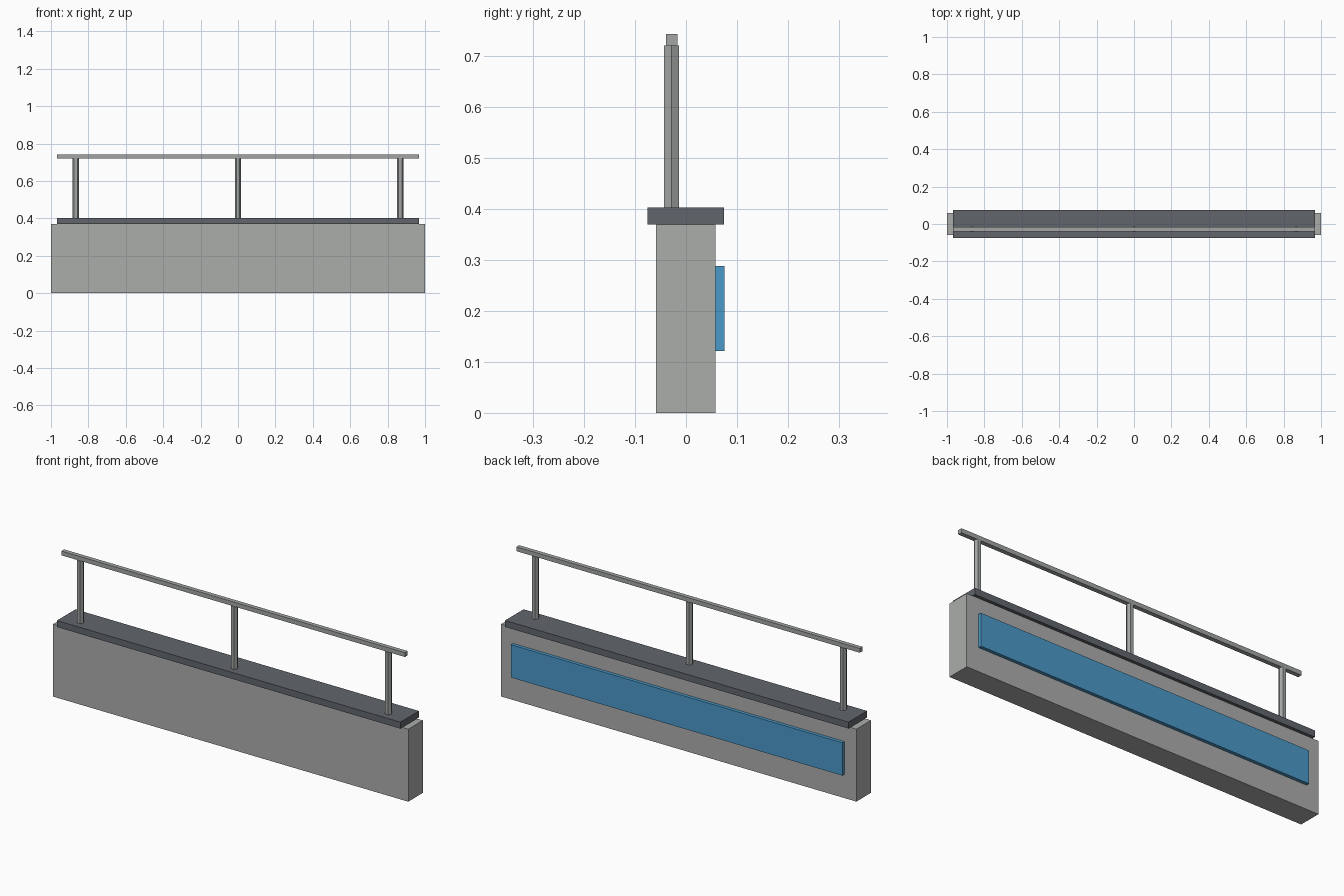
import bpy
from math import radians

default = bpy.data.objects.get("Cube")
if default:
    bpy.data.objects.remove(default, do_unlink=True)


def material(name, r, g, b):
    mat = bpy.data.materials.new(name)
    mat.use_nodes = True
    mat.diffuse_color = (r, g, b, 1)
    bsdf = next(n for n in mat.node_tree.nodes if n.type == "BSDF_PRINCIPLED")
    bsdf.inputs["Base Color"].default_value = (r, g, b, 1)
    return mat


def box(name, xs, ys, zs, mat):
    """Box spanning the given (low, high) range on each axis."""
    spans = (xs, ys, zs)
    bpy.ops.mesh.primitive_cube_add(size=1, location=[(a + b) / 2 for a, b in spans])
    obj = bpy.context.object
    obj.name = name
    obj.scale = [b - a for a, b in spans]
    bpy.ops.object.transform_apply(location=False, rotation=False, scale=True)
    obj.data.materials.append(mat)
    return obj


concrete = material("concrete grey", 0.41, 0.42, 0.41)
slate = material("dark slate", 0.12, 0.132, 0.15)
blue = material("panel blue", 0.07, 0.32, 0.59)
metal = material("metal grey", 0.37, 0.38, 0.38)

WALL_TOP, CAP_TOP, POST_TOP = 0.369, 0.402, 0.72
RAIL_Y = -0.028

# Wall, overhanging cap and the raised panel on the back
box("wall", (-1, 1), (-0.059, 0.058), (0, WALL_TOP), concrete)
box("cap", (-0.967, 0.967), (-0.075, 0.074), (WALL_TOP, CAP_TOP), slate)
box("back_panel", (-0.933, 0.933), (0.058, 0.075), (0.121, 0.288), blue)

# Handrail on three six-sided posts
box("handrail", (-0.967, 0.967), (RAIL_Y - 0.011, RAIL_Y + 0.011),
    (POST_TOP, 0.742), metal)
for name, x in (("right_post", -0.867), ("middle_post", 0), ("left_post", 0.867)):
    bpy.ops.mesh.primitive_cylinder_add(
        vertices=6, radius=0.017, depth=POST_TOP - CAP_TOP,
        location=(x, RAIL_Y, (CAP_TOP + POST_TOP) / 2), rotation=(0, 0, radians(90)))
    post = bpy.context.object
    post.name = name
    post.data.materials.append(metal)
